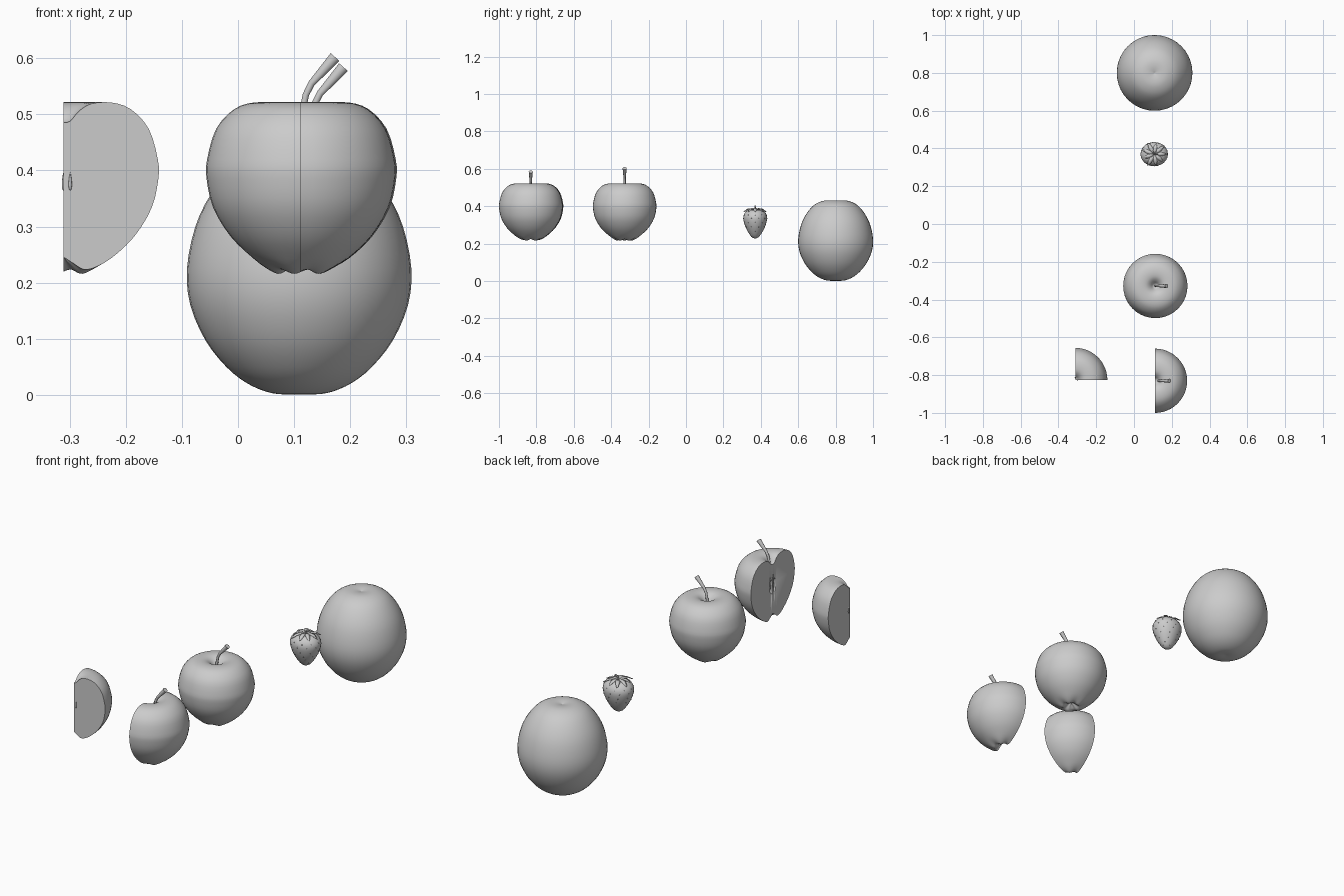
import bpy, bmesh, math
from mathutils import Vector, Matrix
from mathutils.geometry import interpolate_bezier

if "Cube" in bpy.data.objects:
    bpy.data.objects.remove(bpy.data.objects["Cube"])


def finish(bm, name, loc, angle=40):
    bmesh.ops.recalc_face_normals(bm, faces=bm.faces)
    me = bpy.data.meshes.new(name)
    bm.to_mesh(me)
    bm.free()
    ob = bpy.data.objects.new(name, me)
    ob.location = loc
    bpy.context.collection.objects.link(ob)
    bpy.ops.object.select_all(action='DESELECT')
    ob.select_set(True)
    bpy.context.view_layer.objects.active = ob
    bpy.ops.object.shade_smooth_by_angle(angle=math.radians(angle))
    return ob


def smooth_profile(pts, steps=3):
    """Resample a profile (r, z) with a smooth curve through its points."""
    p = [Vector((a, b, 0)) for a, b in pts]
    out = []
    for i in range(len(p) - 1):
        m0 = (p[i + 1] - p[max(i - 1, 0)]) / 6
        m1 = (p[min(i + 2, len(p) - 1)] - p[i]) / 6
        seg = interpolate_bezier(p[i], p[i] + m0, p[i + 1] - m1, p[i + 1], steps + 1)
        out += [(max(v.x, 0), v.y) for v in seg[:-1]]
    return out + [pts[-1]]


def revolve(prof, start=0.0, sweep=360.0, segs=40, lobe=0.0):
    """Turn a pole-to-pole profile; partial sweeps get flat cut faces."""
    bm = bmesh.new()
    full = sweep >= 360
    top, bot = bm.verts.new((0, 0, prof[0][1])), bm.verts.new((0, 0, prof[-1][1]))
    cols = []
    for i in range(segs if full else segs + 1):
        a = math.radians(start + sweep * i / segs)
        col = []
        for r, z in prof[1:-1]:
            w = max(0, 1 - abs(r - 0.04) / 0.05) if z < 0.3 else 0
            col.append(bm.verts.new((r * math.cos(a), r * math.sin(a),
                                     z + lobe * w * math.cos(5 * a))))
        cols.append(col)
    for i in range(segs):
        a, b = cols[i], cols[(i + 1) % len(cols)]
        bm.faces.new((top, a[0], b[0]))
        bm.faces.new((bot, b[-1], a[-1]))
        for j in range(len(a) - 1):
            bm.faces.new((a[j], a[j + 1], b[j + 1], b[j]))
    if not full:
        for c in (cols[0], cols[-1]):
            bm.faces.new([top] + c + [bot])
    return bm


def tube(name, pts, radii, loc, sides=10):
    """Tapered tube along a path lying in the xz plane."""
    bm = bmesh.new()
    pts = [Vector(p) for p in pts]
    rings = []
    for i, p in enumerate(pts):
        t = (pts[min(i + 1, len(pts) - 1)] - pts[max(i - 1, 0)]).normalized()
        u = Vector((0, 1, 0))
        v = t.cross(u)
        rings.append([bm.verts.new(p + radii[i] * (u * math.cos(k * math.tau / sides)
                      + v * math.sin(k * math.tau / sides))) for k in range(sides)])
    for a, b in zip(rings, rings[1:]):
        for k in range(sides):
            n = (k + 1) % sides
            bm.faces.new((a[k], a[n], b[n], b[k]))
    bm.faces.new(rings[0])
    bm.faces.new(rings[-1])
    return finish(bm, name, loc)


def blob(name, loc, size, tip=0.0):
    """Ellipsoid, optionally pointed at its upper end."""
    bm = bmesh.new()
    bmesh.ops.create_uvsphere(bm, u_segments=12, v_segments=8, radius=1)
    for v in bm.verts:
        k = 1 - tip * (v.co.z + 1) / 2
        v.co = Vector((v.co.x * size[0] * k, v.co.y * size[1] * k, v.co.z * size[2]))
    return finish(bm, name, loc, 60)


def carve(ob, loc, size):
    """Subtract an ellipsoid from an object."""
    cutter = blob("cutter", loc, size)
    cutter.hide_render = True
    mod = ob.modifiers.new("carve", 'BOOLEAN')
    mod.object, mod.operation, mod.solver = cutter, 'DIFFERENCE', 'EXACT'
    bpy.context.view_layer.objects.active = ob
    bpy.ops.object.modifier_move_to_index(modifier=mod.name, index=0)
    bpy.ops.object.modifier_apply(modifier=mod.name)
    bpy.data.objects.remove(cutter)


# apples: whole, half and quarter share one profile
apple = smooth_profile([(0, .485), (.012, .488), (.028, .506), (.05, .519), (.085, .521),
                        (.12, .509), (.152, .474), (.168, .42), (.169, .385), (.157, .333),
                        (.126, .282), (.085, .243), (.055, .224), (.036, .22), (.018, .232),
                        (0, .245)])
WHOLE, HALF, QUARTER = (.113, -.328, 0), (.111, -.83, 0), (-.311, -.826, 0)
finish(revolve(apple, lobe=.004), "whole_apple", WHOLE)
half = finish(revolve(apple, -90, 180, 24, .004), "half_apple", HALF)
finish(revolve(apple, 0, 90, 12, .004), "quarter_apple", QUARTER)

# apple stems
path = [(0, 0, .475), (.003, 0, .51), (.008, 0, .535), (.018, 0, .555), (.06, 0, .602)]
radii = [.006, .006, .006, .0065, .011]
tube("whole_apple_stem", path, radii, WHOLE)
tube("half_apple_stem", path, radii, (HALF[0] + .017, HALF[1], -.018))

# seed hollows and seeds on the cut faces
for s in (-1, 1):
    carve(half, (HALF[0], HALF[1] + s * .013, .38), (.014, .010, .034))
    blob("half_apple_seed", (HALF[0] + .006, HALF[1] + s * .012, .38), (.006, .005, .016), .6)
for dx, dy in ((.012, 0), (0, .012)):
    blob("quarter_apple_seed", (QUARTER[0] + dx, QUARTER[1] + dy, .38),
         (.004, .004, .016), .6)

# orange
orange = smooth_profile([(0, .422), (.012, .426), (.04, .430), (.075, .426), (.118, .404),
                         (.157, .358), (.185, .3), (.2, .225), (.194, .16), (.167, .097),
                         (.13, .05), (.095, .022), (.06, .006), (.03, .001), (0, .003)])
finish(revolve(orange), "orange", (.109, .8, 0))

# strawberry body
BERRY = (.107, .37, 0)
STRETCH = Vector((1.1, .97, 1))
berry = smooth_profile([(0, .374), (.02, .38), (.042, .378), (.06, .36), (.066, .335),
                        (.058, .3), (.043, .268), (.026, .242), (.012, .23), (0, .227)])
finish(revolve(berry, segs=24), "strawberry", BERRY).scale = STRETCH

# strawberry seeds in staggered rows
bm = bmesh.new()
for row, i in enumerate(range(10, 23, 2)):
    r, z = berry[i]
    dr, dz = berry[i + 1][0] - berry[i - 1][0], berry[i + 1][1] - berry[i - 1][1]
    n = max(4, round(r * 150))
    for k in range(n):
        a = math.tau * (k + row % 2 / 2) / n
        nrm = Vector((-dz * math.cos(a), -dz * math.sin(a), dr))
        m = (Matrix.Translation((r * math.cos(a), r * math.sin(a), z))
             @ nrm.to_track_quat('Z', 'Y').to_matrix().to_4x4()
             @ Matrix.Diagonal((.0018, .003, .0012, 1)))
        bmesh.ops.create_icosphere(bm, subdivisions=1, radius=1, matrix=m)
finish(bm, "strawberry_seeds", BERRY, 60).scale = STRETCH

# strawberry leaves, drooping from the crown
bm = bmesh.new()
for k in range(9):
    a = math.tau * k / 9
    reach = 1 + .12 * math.sin(k * 2.3)
    rot = Matrix.Rotation(a, 3, 'Z')
    rows = []
    for r, w, z in ((.003, .004, .382), (.022, .010, .389), (.042, .010, .386),
                    (.057, .005, .376), (.064, .0008, .372)):
        rows.append([bm.verts.new(rot @ Vector((r * reach, s * w, z - abs(s) * .002)))
                     for s in (-1, 0, 1)])
    for p, q in zip(rows, rows[1:]):
        for j in (0, 1):
            bm.faces.new((p[j], q[j], q[j + 1], p[j + 1]))
leaves = finish(bm, "strawberry_leaves", BERRY)
leaves.modifiers.new("thickness", 'SOLIDIFY').thickness = .0015

# strawberry stem
tube("strawberry_stem", [(0, 0, .378), (.002, 0, .39), (.008, 0, .397), (.018, 0, .4)],
     [.005, .004, .004, .0045], BERRY, 8)
